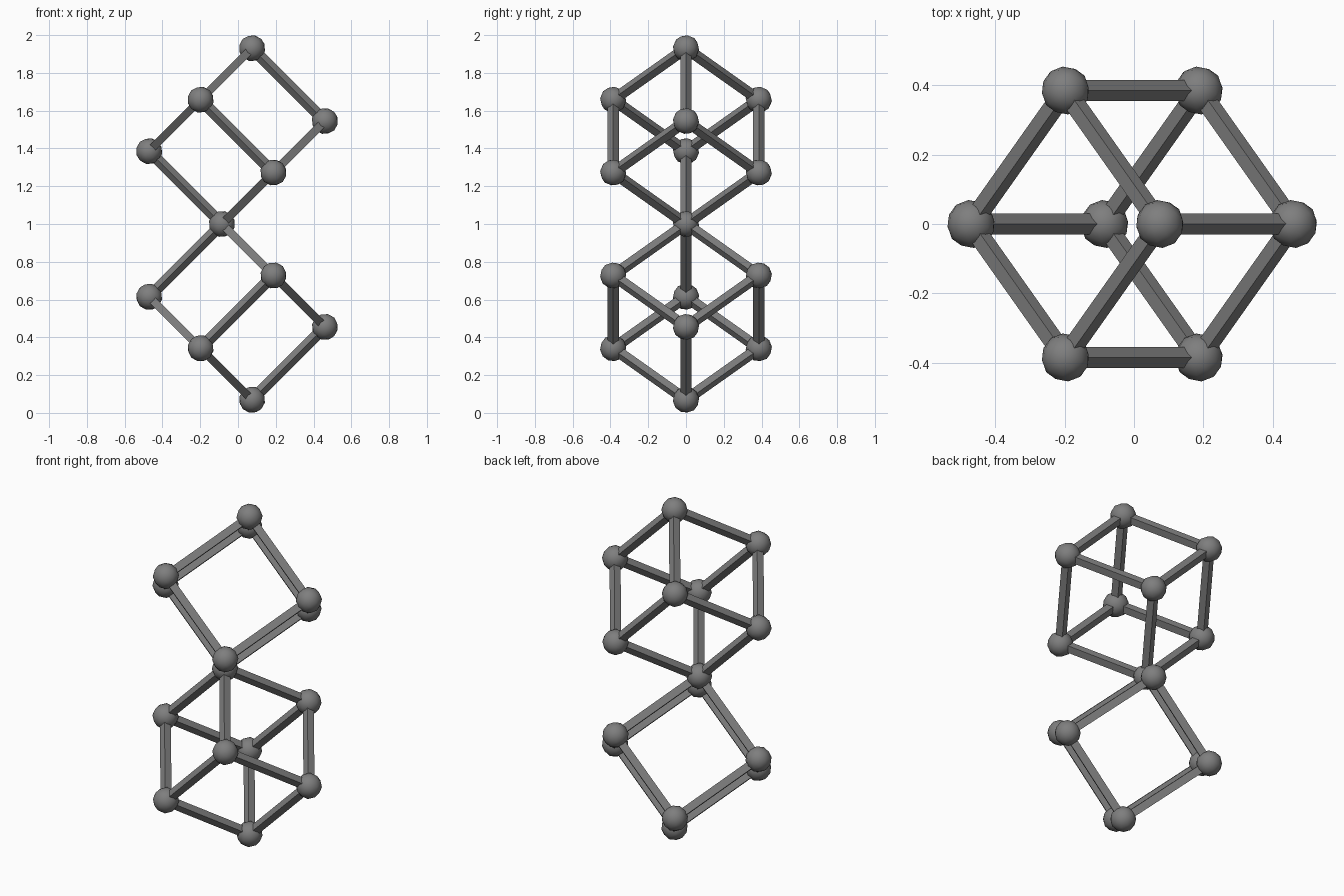
import bpy
from itertools import product
from mathutils import Vector, Matrix

cube = bpy.data.objects.get("Cube")
if cube:
    bpy.data.objects.remove(cube, do_unlink=True)

EDGE = 0.545         # length of a frame edge
BALL_RADIUS = 0.07
ROD_SIDE = 0.042     # width of a square rod
JOINT = Vector((-0.085, 0, 1.0))   # corner shared by both frames

gray = bpy.data.materials.new("gray")
gray.use_nodes = True
gray.diffuse_color = (0.21, 0.21, 0.21, 1)
gray.node_tree.nodes["Principled BSDF"].inputs["Base Color"].default_value = gray.diffuse_color


def add_ball(name, centre, turn):
    bpy.ops.mesh.primitive_ico_sphere_add(subdivisions=2, radius=BALL_RADIUS)
    ball = bpy.context.object
    ball.name = name
    ball.matrix_world = Matrix.Translation(centre) @ turn.to_4x4()
    bpy.ops.object.shade_smooth()
    ball.data.materials.append(gray)


def add_rod(name, centre, turn, axis):
    bpy.ops.mesh.primitive_cube_add(size=1)
    rod = bpy.context.object
    rod.name = name
    size = [ROD_SIDE] * 3
    size[axis] = EDGE
    rod.data.transform(Matrix.Diagonal((*size, 1)))
    rod.matrix_world = Matrix.Translation(centre) @ turn.to_4x4()
    rod.data.materials.append(gray)


def add_frame(name, up):
    # Three edge directions leaving the shared corner, as matrix columns
    half = 0.5 ** 0.5
    axes = [Vector((0.5, half, 0.5 * up)), Vector((0.5, -half, 0.5 * up)),
            Vector((-half, 0, half * up))]
    if up > 0:
        turn = Matrix(axes).transposed()
    else:
        # Flip one column so the matrix stays a pure rotation
        turn = Matrix((axes[0], axes[1], -axes[2])).transposed()

    def corner(steps):
        return JOINT + sum((a * s * EDGE for a, s in zip(axes, steps)), Vector())

    for steps in product((0, 1), repeat=3):
        if up > 0 or any(steps):          # the shared ball is made once
            add_ball(name + "_ball", corner(steps), turn)
        for axis in range(3):
            if steps[axis] == 0:
                middle = list(steps)
                middle[axis] = 0.5
                add_rod(name + "_rod", corner(middle), turn, axis)


add_frame("upper_frame", 1)
add_frame("lower_frame", -1)
